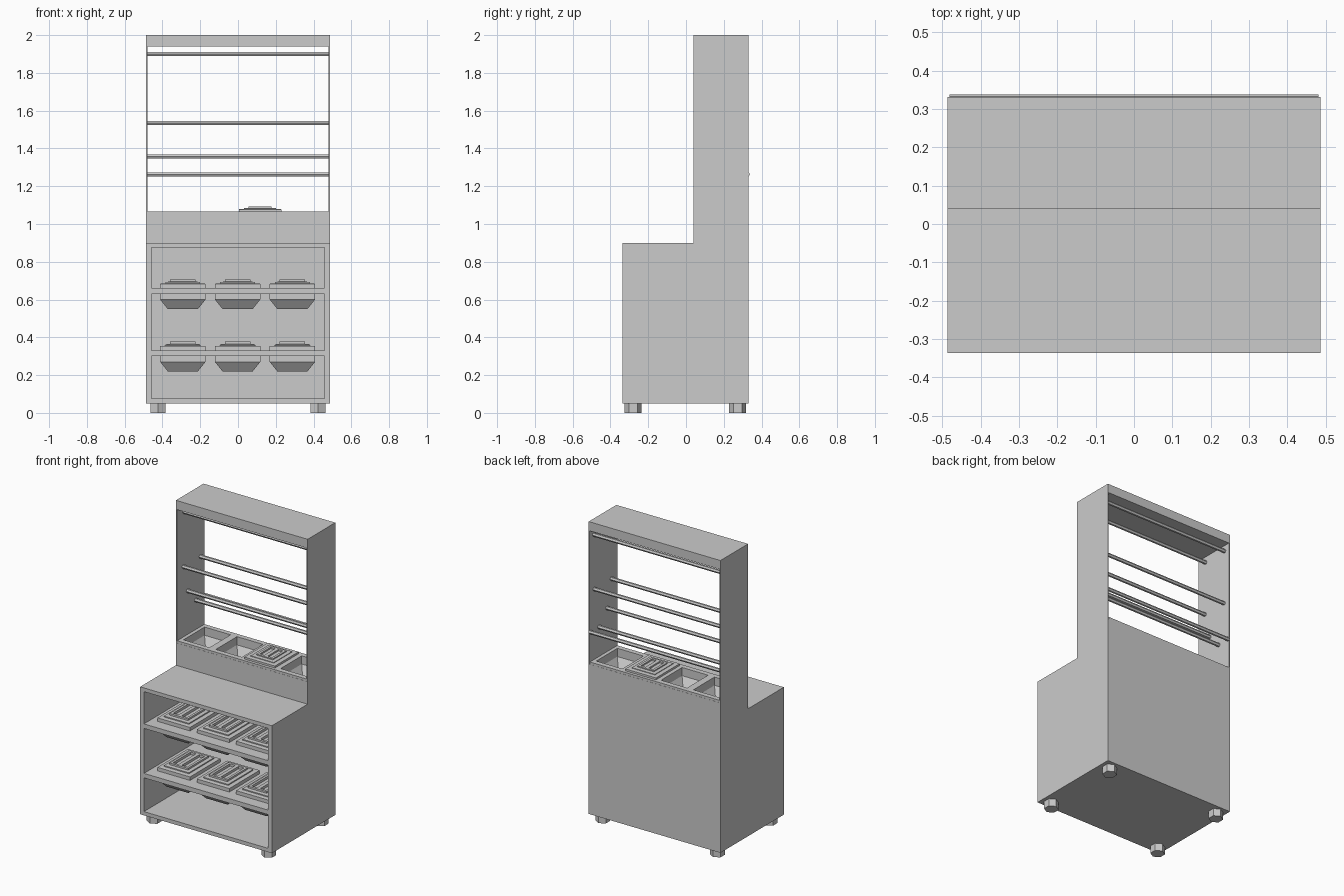
import bpy, bmesh, math

if "Cube" in bpy.data.objects:
    bpy.data.objects.remove(bpy.data.objects["Cube"])

W = 0.486                  # half width
FRONT, MID, BACK = -0.337, 0.04, 0.331


def finish(name, bm):
    bmesh.ops.recalc_face_normals(bm, faces=bm.faces)
    me = bpy.data.meshes.new(name)
    bm.to_mesh(me)
    bm.free()
    ob = bpy.data.objects.new(name, me)
    bpy.context.collection.objects.link(ob)
    return ob


def box(name, x0, x1, y0, y1, z0, z1):
    bm = bmesh.new()
    bmesh.ops.create_cube(bm, size=1)
    for v in bm.verts:
        v.co.x = x0 + (v.co.x + 0.5) * (x1 - x0)
        v.co.y = y0 + (v.co.y + 0.5) * (y1 - y0)
        v.co.z = z0 + (v.co.z + 0.5) * (z1 - z0)
    return finish(name, bm)


def loft(name, rings, loc):
    """Stack of rectangles (half width, half depth, height), capped at both ends."""
    bm = bmesh.new()
    loops = [[bm.verts.new((sx * a, sy * b, z))
              for sx, sy in ((-1, -1), (1, -1), (1, 1), (-1, 1))] for a, b, z in rings]
    for lo, hi in zip(loops, loops[1:]):
        for i in range(4):
            j = (i + 1) % 4
            bm.faces.new((lo[i], lo[j], hi[j], hi[i]))
    bm.faces.new(loops[0])
    bm.faces.new(loops[-1])
    ob = finish(name, bm)
    ob.location = loc
    return ob


def prism(name, sides, r, length, loc, rot=(0, 0, 0), turn=0.0):
    bm = bmesh.new()
    bmesh.ops.create_cone(bm, cap_ends=True, segments=sides,
                          radius1=r, radius2=r, depth=length)
    for v in bm.verts:
        x, y = v.co.x, v.co.y
        v.co.x = x * math.cos(turn) - y * math.sin(turn)
        v.co.y = x * math.sin(turn) + y * math.cos(turn)
    ob = finish(name, bm)
    ob.location, ob.rotation_euler = loc, rot
    return ob


def lid(name, a, b, h, x, y, z):
    """Stepped lid with a sunken grip and a handle bar; h is the total height."""
    steps = ((0, 0), (0, .5), (.028, .55), (.028, .7), (.052, .75),
             (.052, 1), (.068, 1), (.068, .65))
    loft(name, [(a - i, b - i, h * t) for i, t in steps], (x, y, z))
    box(name + "_handle", x - .012, x + .012, y - b + .068, y + b - .068,
        z + h * .6, z + h)


# Lower cabinet: side walls, back and horizontal boards
for s, n in ((-1, "left"), (1, "right")):
    box(n + "_cabinet_side", *sorted((s * 0.458, s * W)), FRONT, BACK, 0.05, 0.9)
    box(n + "_hutch_side", *sorted((s * 0.479, s * W)), MID, BACK, 0.9, 2.0)
box("cabinet_back", -0.458, 0.458, BACK - 0.025, BACK, 0.05, 0.9)
for n, z0, z1 in (("cabinet_floor", .05, .075), ("lower_shelf", .30, .33),
                  ("middle_shelf", .63, .66), ("worktop", .875, .9)):
    box(n, -0.458, 0.458, FRONT, BACK - 0.025, z0, z1)

# Feet
for x in (-0.423, 0.423):
    for y in (-0.28, 0.273):
        prism("foot", 6, 0.045, 0.05, (x, y, 0.025))

# Covered pans hanging in the shelves
for z in (0.33, 0.66):
    for x in (-0.292, -0.002, 0.288):
        y = -0.10
        loft("shelf_pan", [(.08, .12, -.11), (.12, .16, -.06), (.12, .16, 0)], (x, y, z))
        lid("shelf_pan_lid", .12, .16, .047, x, y, z)

# Hutch: pan counter walls and top board
box("counter_front", -0.479, 0.479, MID, MID + 0.012, 0.9, 1.05)
box("counter_back", -0.479, 0.479, BACK - 0.012, BACK, 0.9, 1.05)
box("hutch_top", -0.479, 0.479, MID, BACK, 1.94, 2.0)

# Counter pans, open except for one with a lid
yc = (MID + BACK) / 2
d = (BACK - MID) / 2 - 0.001
for i in range(4):
    x = -0.3585 + i * 0.239
    loft("counter_pan", [(.065, .075, -.115), (.1, .115, -.06), (.1, .115, -.015),
                         (.1195, d, -.015), (.1195, d, 0), (.096, .111, 0),
                         (.096, .111, -.055), (.062, .072, -.11)], (x, yc, 1.065))
lid("counter_pan_lid", .113, .125, .028, 0.117, yc, 1.064)

# Horizontal rails between the hutch sides
for y, z in ((.29, 1.90), (.11, 1.90), (.285, 1.535), (.105, 1.535),
             (.15, 1.357), (.235, 1.263), (.326, 1.263)):
    prism("rail", 6, 0.0125, 0.962, (0, y, z), (0, math.pi / 2, 0))
